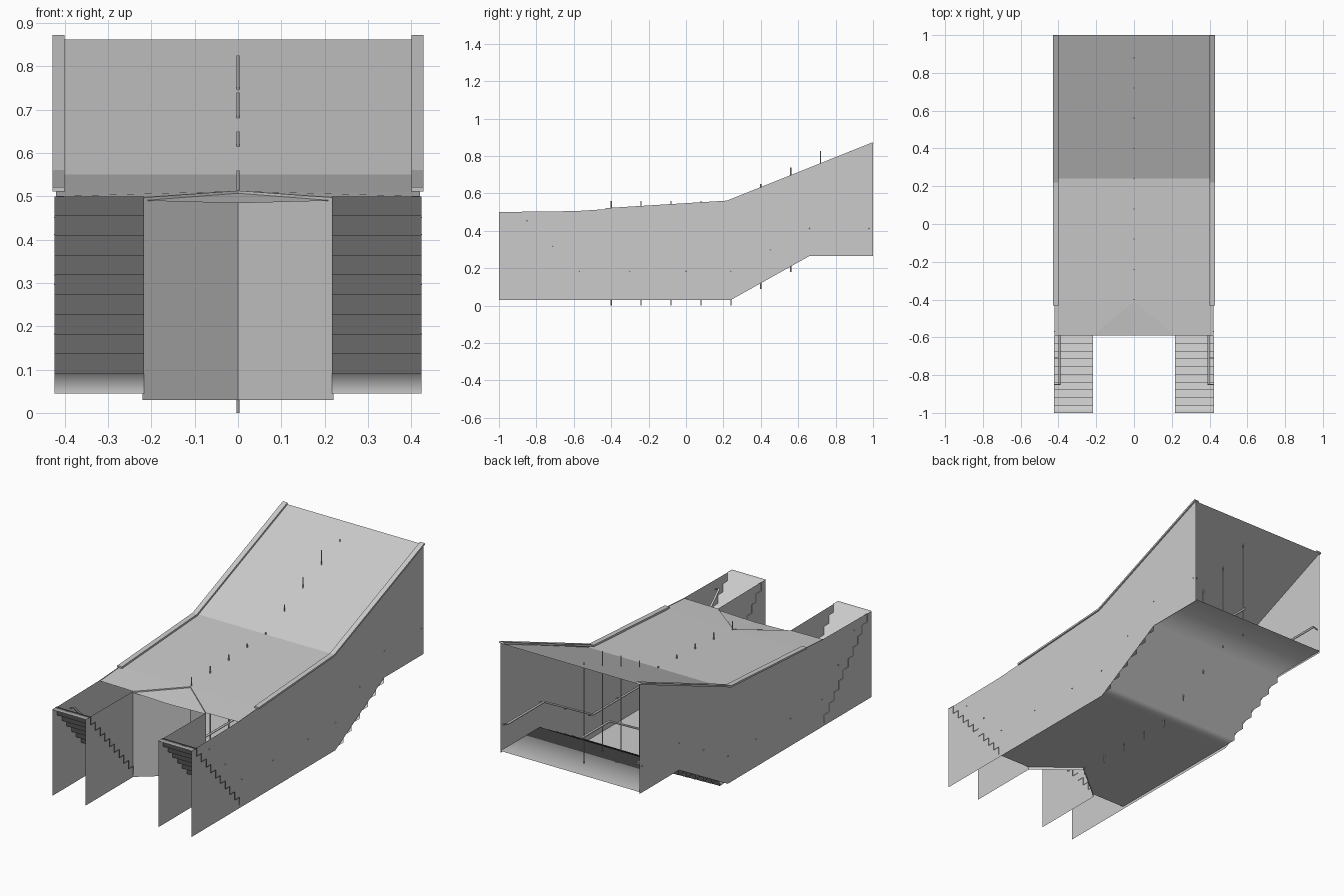
import bpy, bmesh

cube = bpy.data.objects.get("Cube")
if cube:
    bpy.data.objects.remove(cube, do_unlink=True)

concrete = bpy.data.materials.new("light_grey_concrete")
concrete.use_nodes = True
concrete.diffuse_color = (0.6, 0.6, 0.6, 1)
concrete.node_tree.nodes["Principled BSDF"].inputs["Base Color"].default_value = (0.6, 0.6, 0.6, 1)


def make(name, polygons, smooth=False):
    """Object made from a list of polygons, each a list of points."""
    bm = bmesh.new()
    for poly in polygons:
        bm.faces.new([bm.verts.new(p) for p in poly])
    bmesh.ops.remove_doubles(bm, verts=bm.verts, dist=0.0005)
    for f in bm.faces:
        f.smooth = smooth
    me = bpy.data.meshes.new(name)
    bm.to_mesh(me)
    bm.free()
    me.materials.append(concrete)
    ob = bpy.data.objects.new(name, me)
    bpy.context.collection.objects.link(ob)
    return ob


def strip(name, path, x0, x1, smooth=False):
    """Sheet swept across x along a (y, z) path."""
    return make(name, [[(x0, *a), (x1, *a), (x1, *b), (x0, *b)]
                       for a, b in zip(path, path[1:])], smooth)


def tube(name, points, radius):
    cu = bpy.data.curves.new(name, 'CURVE')
    cu.dimensions = '3D'
    cu.bevel_depth = radius
    cu.bevel_resolution = 1
    cu.use_fill_caps = True
    sp = cu.splines.new('POLY')
    sp.points.add(len(points) - 1)
    for p, co in zip(sp.points, points):
        p.co = (*co, 1)
    cu.materials.append(concrete)
    ob = bpy.data.objects.new(name, cu)
    bpy.context.collection.objects.link(ob)


def steps(y0, z0, y1, z1, count):
    """Zigzag (y, z) path: tread first, then riser."""
    path = [(y0, z0)]
    for i in range(count):
        y = y0 + (y1 - y0) * (i + 1) / count
        path += [(y, z0 + (z1 - z0) * i / count),
                 (y, z0 + (z1 - z0) * (i + 1) / count)]
    return path


W, N, FRONT, APEX = 0.42, 0.22, -0.59, -0.41
FLOOR, LANDING = 0.045, 0.275
wall_top = [(1, 0.867), (0.22, 0.553), (-0.4, 0.517), (FRONT, 0.505), (-1, 0.5)]
wall_bottom = [(-1, 0.03), (0.24, 0.03), (0.66, 0.265), (1, 0.265)]

# Sloped roof behind, shallow roof ahead
strip("sloped_roof", [(0.24, 0.55), (1, 0.862)], -W, W)
make("front_roof", [
    [(-W, APEX, 0.512), (W, APEX, 0.512), (W, 0.24, 0.55), (-W, 0.24, 0.55)],
    *[[(s * W, FRONT, 0.5), (s * N, FRONT, 0.497), (0, APEX, 0.512), (s * W, APEX, 0.512)]
      for s in (-1, 1)]])
# Slightly sunken canopy over the recess
make("recess_canopy", [[(s * N, FRONT, 0.49), (0, FRONT, 0.484), (0, APEX, 0.507)]
                       for s in (-1, 1)])

# Passage floor, inner steps and rear landing
floor_edge = 0.24
make("passage_floor", [
    [(-W, APEX, FLOOR), (0, APEX, FLOOR), (W, APEX, FLOOR),
     (W, floor_edge, FLOOR), (-W, floor_edge, FLOOR)],
    *[[(s * W, FRONT, FLOOR), (s * N, FRONT, FLOOR), (0, APEX, FLOOR), (s * W, APEX, FLOOR)]
      for s in (-1, 1)]])
strip("inner_steps", steps(floor_edge, FLOOR, 0.66, LANDING, 6) + [(1, LANDING)], -W, W, True)

for s, side in ((1, "left"), (-1, "right")):
    # Walls
    make(side + "_wall", [[(s * W, y, z) for y, z in wall_top + wall_bottom]])
    make(side + "_stair_wall", [[(s * N, y, z) for y, z in
                                 ((-1, 0.03), (FRONT, 0.03), (FRONT, 0.497), (-1, 0.5))]])
    make(side + "_recess_wall", [[(s * N, FRONT, 0.03), (0, APEX, 0.03),
                                  (0, APEX, 0.513), (s * N, FRONT, 0.497)]])
    # Entrance stairs, edges just proud of the walls
    strip(side + "_entrance_stairs", steps(-1, 0.5, FRONT, FLOOR, 10),
          s * (N - 0.003), s * (W + 0.003), True)
    # Raised trims along the roof edge
    trim = strip(side + "_roof_trim", [(-0.43, 0.516), (0.22, 0.556), (1, 0.868)],
                 s * 0.4, s * 0.428)
    mod = trim.modifiers.new("thickness", 'SOLIDIFY')
    mod.thickness = 0.01
    mod.offset = 0
    # Handrail following the floor
    x = s * (W - 0.025)
    rail = [(-0.85, 0.46), (-0.57, 0.19), (0.24, 0.19), (0.66, 0.42), (0.98, 0.42)]
    tube(side + "_handrail", [(x, y, z) for y, z in rail], 0.006)
    for y, z in rail + [(-0.71, 0.325), (-0.3, 0.19), (0, 0.19), (0.45, 0.305)]:
        tube(side + "_rail_bracket", [(x, y, z), (s * (W + 0.004), y, z - 0.01)], 0.003)

# Row of centre posts passing through floor and roof
for i in range(9):
    y = -0.4 + 0.16 * i
    base = min(max(0, (y - 0.24) * 0.56), 0.265)
    tube("centre_post", [(0, y, base), (0, y, min(base + 0.56, 0.835))], 0.0035)

# Centre handrail
tube("centre_handrail", [(0, y, z) for y, z in
     ((APEX, 0.19), (0.24, 0.19), (0.66, 0.42), (0.9, 0.42))], 0.006)
